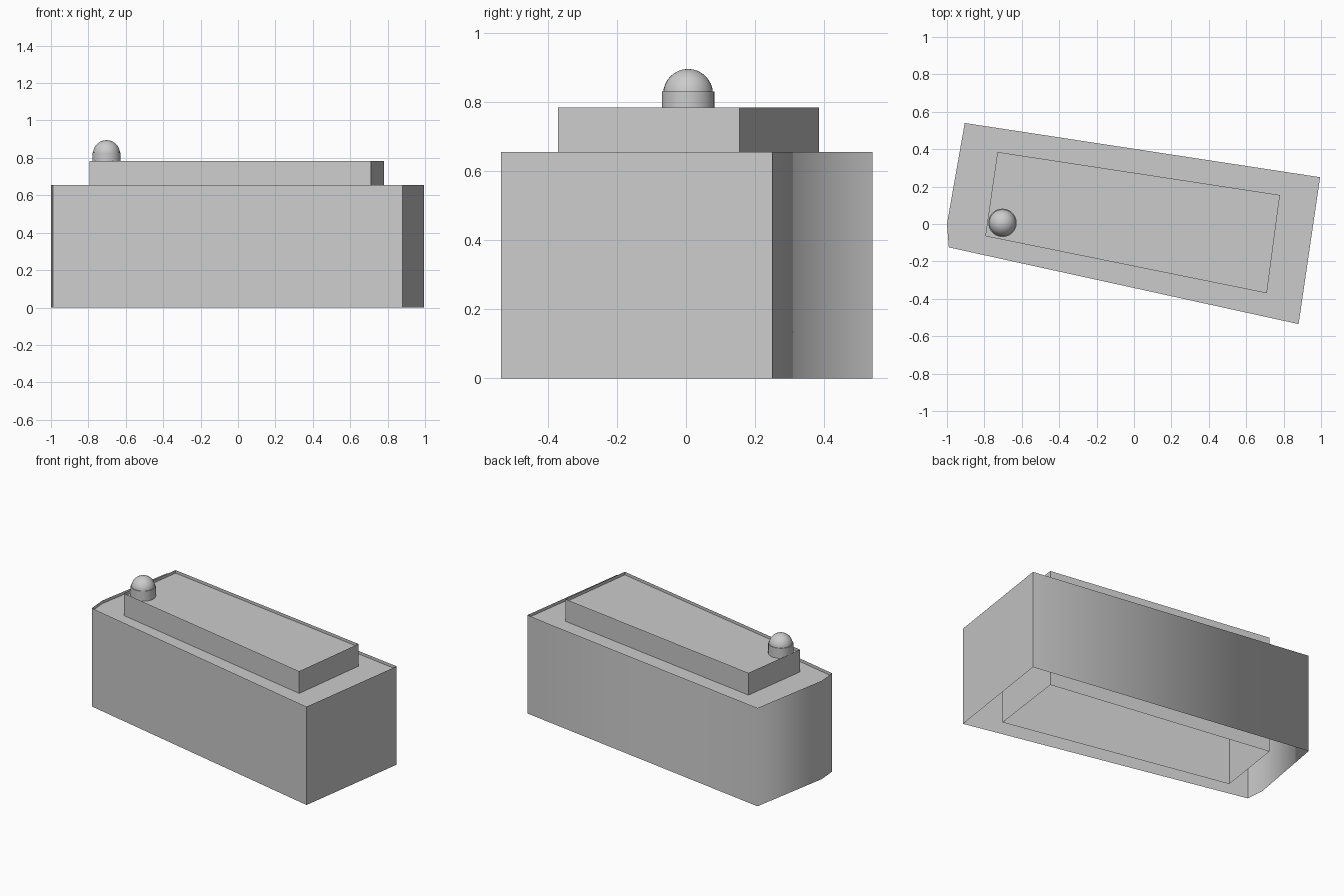
import bpy, bmesh
from mathutils import Matrix

cube = bpy.data.objects.get("Cube")
if cube:
    bpy.data.objects.remove(cube)

grey = bpy.data.materials.new("plain grey")
grey.use_nodes = True
color = (0.6, 0.6, 0.6, 1)
grey.diffuse_color = color
grey.node_tree.nodes["Principled BSDF"].inputs["Base Color"].default_value = color


def finish(bm, name):
    mesh = bpy.data.meshes.new(name)
    bm.to_mesh(mesh)
    bm.free()
    mesh.materials.append(grey)
    obj = bpy.data.objects.new(name, mesh)
    bpy.context.collection.objects.link(obj)
    return obj


def walled_block(name, outline, top, lip, soft=()):
    """Thin open-bottomed walls; soft lists corners that shade smoothly."""
    bm = bmesh.new()
    low = [bm.verts.new((x, y, 0)) for x, y in outline]
    high = [bm.verts.new((x, y, top)) for x, y in outline]
    count = len(outline)
    for i in range(count):
        j = (i + 1) % count
        wall = bm.faces.new((low[i], low[j], high[j], high[i]))
        wall.smooth = True
    for i in range(count):
        bm.edges.get((low[i], high[i])).smooth = i in soft
    # Flat roof just below the wall tops
    bm.faces.new([bm.verts.new((x, y, top - lip)) for x, y in outline])
    return finish(bm, name)


# Main building, with a rounded-looking rear right end
walled_block("main_building",
             [(-0.99, -0.125), (0.88, -0.535), (0.995, 0.25),
              (-0.905, 0.54), (-1.0, 0.0)],
             0.655, 0.02, soft=(3, 4))

# Upper storey
walled_block("upper_storey",
             [(-0.795, -0.065), (0.71, -0.37), (0.78, 0.155), (-0.73, 0.385)],
             0.783, 0.02)

# Drum under the dome
bm = bmesh.new()
bmesh.ops.create_cone(bm, cap_ends=True, segments=32, radius1=0.076,
                      radius2=0.076, depth=0.068,
                      matrix=Matrix.Translation((-0.703, 0.006, 0.796)))
drum = finish(bm, "dome_drum")

# Dome: upper half of a sphere
bm = bmesh.new()
bmesh.ops.create_uvsphere(bm, u_segments=32, v_segments=16, radius=0.072)
bmesh.ops.delete(bm, geom=[v for v in bm.verts if v.co.z < -0.001], context="VERTS")
bmesh.ops.translate(bm, verts=bm.verts, vec=(-0.703, 0.006, 0.823))
dome = finish(bm, "dome")

for obj in (drum, dome):
    bpy.ops.object.select_all(action="DESELECT")
    obj.select_set(True)
    bpy.context.view_layer.objects.active = obj
    bpy.ops.object.shade_smooth_by_angle()
